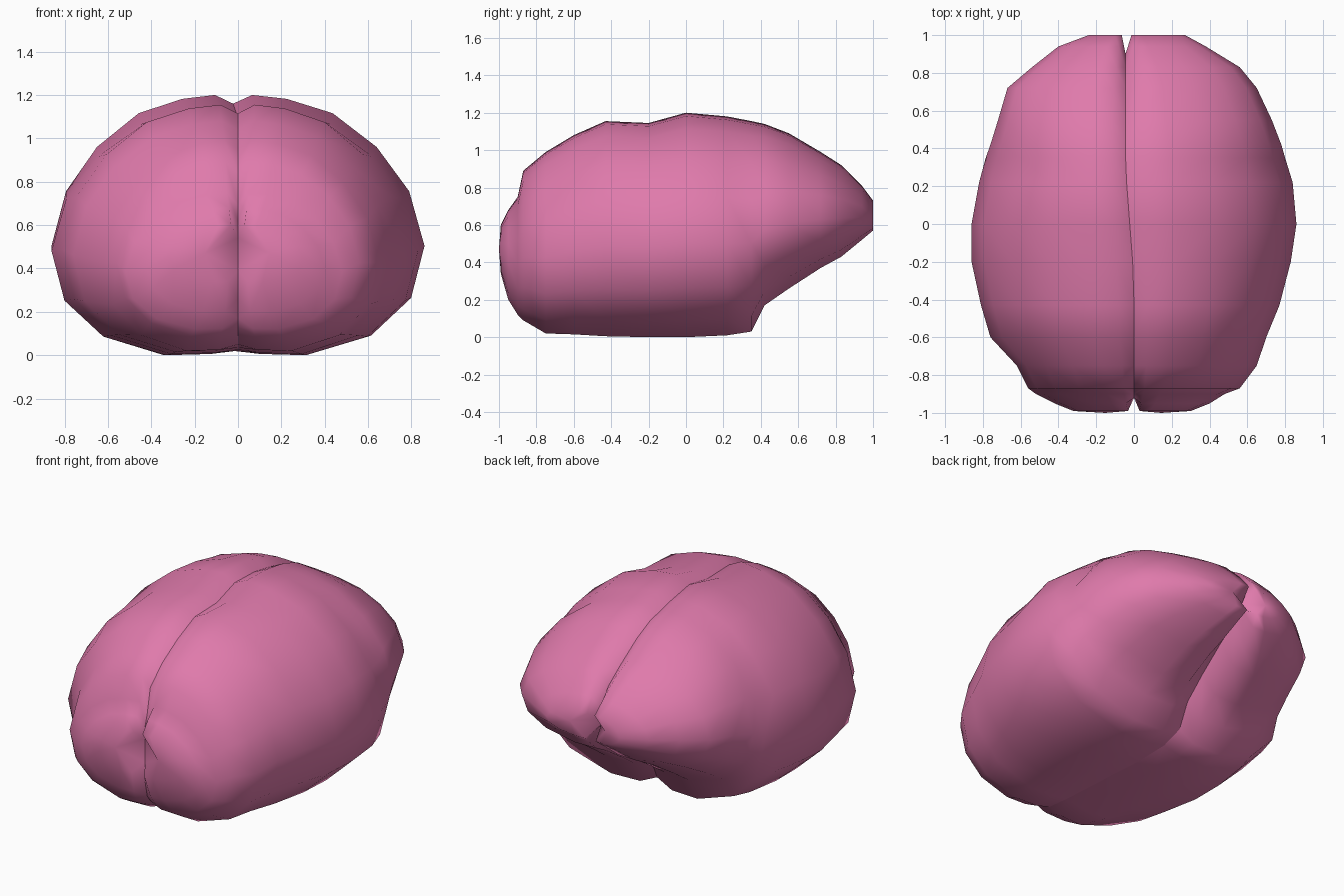
import bpy, bmesh

if "Cube" in bpy.data.objects:
    bpy.data.objects.remove(bpy.data.objects["Cube"])

# One flat pink for the whole organ
pink = bpy.data.materials.new("brain pink")
pink.diffuse_color = (0.74, 0.195, 0.41, 1)
pink.use_nodes = True
pink.node_tree.nodes["Principled BSDF"].inputs["Base Color"].default_value = pink.diffuse_color

# Half cross-section: (share of half width, share of height)
PROFILE = [(0, 1), (.10, 1), (.28, .985), (.52, .93), (.75, .80), (.92, .63),
           (1, .42), (.93, .22), (.72, .075), (.38, 0), (.14, .005), (0, 0)]

# Stations front to back: y, right width, left width, top, bottom,
# groove depth above, groove depth below
STATIONS = [
    (-.99, .30, .32, .60, .34, .06, .05),
    (-.95, .40, .42, .68, .20, .06, .06),
    (-.90, .48, .52, .75, .12, .06, .05),
    (-.87, .56, .56, .89, .09, .05, .04),
    (-.75, .65, .62, .99, .02, .04, .03),
    (-.60, .70, .76, 1.08, .015, .04, .02),
    (-.43, .77, .81, 1.155, .005, .04, .02),
    (-.20, .83, .86, 1.145, .0, .03, .02),
    (.00, .86, .86, 1.20, .0, .04, .02),
    (.22, .84, .82, 1.18, .01, .04, .03),
    (.35, .80, .785, 1.155, .03, .04, .06),
    (.42, .78, .76, 1.14, .17, .04, .07),
    (.55, .73, .72, 1.09, .26, .05, .10),
    (.72, .65, .67, .99, .37, .06, .13),
    (.83, .56, .54, .92, .43, .07, .14),
    (.94, .38, .40, .81, .52, .08, .12),
    (1.0, .27, .24, .73, .57, .06, .06),
]


def mid_x(y):
    """The groove drifts a little to the left towards the back."""
    t = min(1, max(0, (y + .4) / .8))
    return -.045 * t * t * (3 - 2 * t)


bm = bmesh.new()


def hemisphere(side):
    rings = []
    for y, wr, wl, top, bot, gt, gb in STATIONS:
        m = mid_x(y)
        edge = wr if side > 0 else -wl
        ring = []
        for i, (u, v) in enumerate(PROFILE):
            yy, z = y, bot + v * (top - bot)
            if i == 0:
                z -= gt
            elif i == len(PROFILE) - 1:
                z += gb
            if u == 0:                       # notch at both ends
                yy = min(.90, max(-.92, y))
            ring.append(bm.verts.new((m + u * (edge - m), yy, z)))
        rings.append(ring)
    for a, b in zip(rings, rings[1:]):
        for i in range(len(PROFILE) - 1):
            bm.faces.new((a[i], a[i + 1], b[i + 1], b[i]))
    # rounded tips closed by fans
    for ring, ytip in ((rings[0], -1.0), (rings[-1], 1.0)):
        cx = sum(v.co.x for v in ring) / len(ring)
        cz = sum(v.co.z for v in ring) / len(ring)
        c = bm.verts.new((cx, ytip, cz))
        for p, q in zip(ring, ring[1:]):
            bm.faces.new((p, q, c))
        bm.faces.new((ring[-1], ring[0], c))


hemisphere(1)
hemisphere(-1)
bmesh.ops.remove_doubles(bm, verts=bm.verts, dist=.0005)
bmesh.ops.recalc_face_normals(bm, faces=bm.faces)

# Smooth lobes, sharp central groove
for f in bm.faces:
    f.smooth = True
for e in bm.edges:
    if all(abs(v.co.x - mid_x(v.co.y)) < .003 for v in e.verts):
        e.smooth = False

mesh = bpy.data.meshes.new("brain")
bm.to_mesh(mesh)
bm.free()
mesh.materials.append(pink)
brain = bpy.data.objects.new("brain", mesh)
bpy.context.collection.objects.link(brain)
